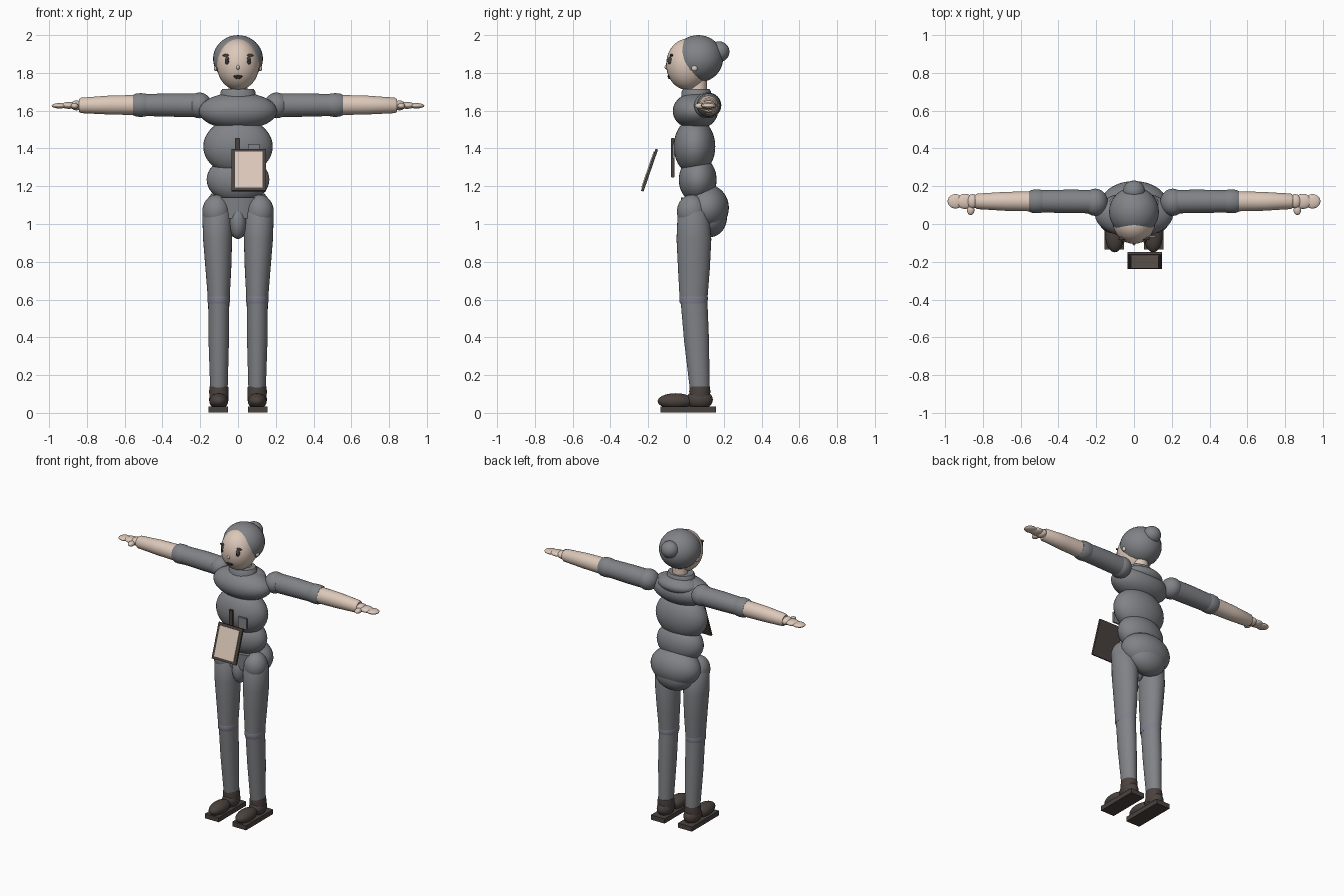
import bpy, bmesh, math
from mathutils import Matrix, Vector


def material(name, rgb):
    m = bpy.data.materials.new(name)
    m.diffuse_color = (*rgb, 1)
    return m


GREY = material("grey cloth", (0.22, 0.225, 0.24))
BAND = material("lavender band", (0.22, 0.21, 0.27))
SKIN = material("skin", (0.72, 0.58, 0.49))
BROWN = material("dark brown", (0.068, 0.054, 0.048))
WHITE = material("eye white", (0.8, 0.76, 0.72))
DARK = material("near black", (0.025, 0.02, 0.02))
LIP = material("lip", (0.35, 0.14, 0.12))


def finish(name, bm, mat):
    bmesh.ops.recalc_face_normals(bm, faces=bm.faces)
    me = bpy.data.meshes.new(name)
    bm.to_mesh(me)
    bm.free()
    me.materials.append(mat)
    ob = bpy.data.objects.new(name, me)
    bpy.context.collection.objects.link(ob)
    return ob


def ball(name, loc, radii, mat, tilt=0.0):
    """Ellipsoid, optionally tilted about x."""
    bm = bmesh.new()
    m = Matrix.Translation(loc) @ Matrix.Rotation(tilt, 4, 'X') @ Matrix.Diagonal((*radii, 1))
    bmesh.ops.create_uvsphere(bm, u_segments=32, v_segments=20, radius=1, matrix=m)
    return finish(name, bm, mat)


def box(name, loc, size, mat, tilt=0.0, bevel=0.0):
    bm = bmesh.new()
    m = Matrix.Translation(loc) @ Matrix.Rotation(tilt, 4, 'X') @ Matrix.Diagonal((*size, 1))
    bmesh.ops.create_cube(bm, size=1, matrix=m)
    if bevel:
        bmesh.ops.bevel(bm, geom=bm.edges[:], offset=bevel, segments=2, affect='EDGES')
    return finish(name, bm, mat)


def loft(name, sections, mat, axis='z', n=32):
    """Elliptical rings (centre, radius a, radius b) joined along z or x."""
    bm = bmesh.new()
    rings = []
    for c, a, b in sections:
        ring = []
        for i in range(n):
            t = 2 * math.pi * i / n
            u, v = a * math.cos(t), b * math.sin(t)
            off = Vector((u, v, 0)) if axis == 'z' else Vector((0, u, v))
            ring.append(bm.verts.new(Vector(c) + off))
        rings.append(ring)
    for r, q in zip(rings, rings[1:]):
        for i in range(n):
            j = (i + 1) % n
            bm.faces.new((r[i], r[j], q[j], q[i]))
    bm.faces.new(rings[0])
    bm.faces.new(rings[-1])
    return finish(name, bm, mat)


# Head, hair and neck
ball("head", (0, 0.01, 1.845), (0.112, 0.115, 0.136), SKIN)
ball("hair", (0, 0.065, 1.875), (0.132, 0.131, 0.125), GREY)
ball("hair_bun", (0, 0.175, 1.912), (0.058, 0.055, 0.055), GREY)
loft("neck", [((0, 0.065, 1.66), 0.05, 0.047), ((0, 0.065, 1.80), 0.048, 0.045)], SKIN)
loft("collar", [((0, 0.055, 1.65), 0.096, 0.082), ((0, 0.055, 1.70), 0.092, 0.078),
                ((0, 0.055, 1.714), 0.084, 0.070)], GREY)

# Face
ball("nose", (0, -0.102, 1.83), (0.009, 0.011, 0.012), SKIN)
ball("mouth", (0, -0.089, 1.782), (0.025, 0.009, 0.007), DARK)
ball("lower_lip", (0, -0.087, 1.774), (0.018, 0.009, 0.006), LIP)
for s in (-1, 1):
    ball("eye_white", (s * 0.050, -0.084, 1.866), (0.018, 0.010, 0.012), WHITE)
    ball("iris", (s * 0.057, -0.083, 1.865), (0.013, 0.014, 0.021), BROWN)
    ball("pupil", (s * 0.056, -0.092, 1.865), (0.006, 0.007, 0.010), DARK)
    ball("eyebrow", (s * 0.062, -0.077, 1.893), (0.021, 0.009, 0.007), BROWN)
    ball("ear", (s * 0.118, 0.045, 1.825), (0.010, 0.016, 0.016), SKIN)

# Torso
ball("chest", (0, 0.05, 1.598), (0.207, 0.12, 0.098), GREY)
ball("upper_back", (0, 0.085, 1.645), (0.14, 0.095, 0.055), GREY)
ball("ribs", (0, 0.045, 1.41), (0.184, 0.11, 0.15), GREY)
ball("waist", (0, 0.062, 1.235), (0.166, 0.1, 0.125), GREY)
loft("hip_band", [((0, 0.055, 1.03), 0.12, 0.075), ((0, 0.055, 1.14), 0.135, 0.082)], GREY)
ball("pelvis", (0, 0.11, 1.085), (0.175, 0.117, 0.125), GREY)
ball("seat", (0, 0.125, 1.035), (0.135, 0.092, 0.105), GREY)
ball("crotch", (0, 0.025, 1.01), (0.046, 0.06, 0.09), GREY)

for s in (-1, 1):
    # Arms
    ball("shoulder", (s * 0.205, 0.115, 1.628), (0.066, 0.072, 0.068), GREY)
    loft("upper_arm", [((s * 0.19, 0.118, 1.628), 0.062, 0.062),
                       ((s * 0.34, 0.12, 1.63), 0.062, 0.062),
                       ((s * 0.50, 0.12, 1.63), 0.059, 0.058)], GREY, 'x')
    loft("sleeve_cuff", [((s * 0.475, 0.12, 1.63), 0.054, 0.054),
                         ((s * 0.49, 0.12, 1.63), 0.061, 0.061),
                         ((s * 0.515, 0.12, 1.63), 0.063, 0.063),
                         ((s * 0.54, 0.12, 1.63), 0.061, 0.061),
                         ((s * 0.555, 0.12, 1.63), 0.054, 0.054)], GREY, 'x')
    loft("forearm", [((s * 0.54, 0.12, 1.63), 0.053, 0.053),
                     ((s * 0.68, 0.12, 1.63), 0.050, 0.050),
                     ((s * 0.83, 0.12, 1.628), 0.041, 0.041),
                     ((s * 0.842, 0.12, 1.628), 0.034, 0.034)], SKIN, 'x')
    # Hands
    ball("wrist", (s * 0.855, 0.12, 1.628), (0.032, 0.038, 0.026), SKIN)
    ball("palm", (s * 0.895, 0.12, 1.628), (0.045, 0.040, 0.018), SKIN)
    ball("fingers", (s * 0.945, 0.12, 1.626), (0.042, 0.038, 0.014), SKIN)
    ball("thumb", (s * 0.865, 0.075, 1.625), (0.020, 0.028, 0.016), SKIN)

    # Legs
    ball("hip_joint", (s * 0.115, 0.03, 1.065), (0.074, 0.078, 0.09), GREY)
    loft("thigh", [((s * 0.113, 0.035, 1.09), 0.060, 0.062),
                   ((s * 0.111, 0.038, 1.06), 0.078, 0.082),
                   ((s * 0.108, 0.042, 0.92), 0.077, 0.092),
                   ((s * 0.104, 0.042, 0.76), 0.068, 0.084),
                   ((s * 0.102, 0.040, 0.61), 0.058, 0.074)], GREY)
    loft("knee_band", [((s * 0.102, 0.040, 0.578), 0.057, 0.071),
                       ((s * 0.102, 0.040, 0.59), 0.0595, 0.075),
                       ((s * 0.102, 0.040, 0.612), 0.0595, 0.0755),
                       ((s * 0.102, 0.040, 0.62), 0.058, 0.073)], BAND)
    loft("shin", [((s * 0.102, 0.042, 0.60), 0.056, 0.071),
                  ((s * 0.102, 0.056, 0.38), 0.054, 0.066),
                  ((s * 0.101, 0.073, 0.12), 0.046, 0.052)], GREY)
    # Shoes
    loft("boot_cuff", [((s * 0.101, 0.073, 0.05), 0.048, 0.052),
                       ((s * 0.101, 0.073, 0.115), 0.052, 0.056),
                       ((s * 0.101, 0.073, 0.14), 0.049, 0.053)], BROWN)
    ball("boot_heel", (s * 0.102, 0.072, 0.07), (0.051, 0.07, 0.052), BROWN)
    ball("boot_toe", (s * 0.102, -0.055, 0.062), (0.05, 0.095, 0.042), BROWN)
    box("sole", (s * 0.104, 0.012, 0.018), (0.104, 0.295, 0.032), BROWN)

# Clipboard held in front, with its paper
TILT = math.radians(-19)
centre = Vector((0.057, -0.193, 1.285))
out = Matrix.Rotation(TILT, 3, 'X') @ Vector((0, -1, 0))
box("clipboard", centre, (0.184, 0.014, 0.235), BROWN, TILT)
box("paper", centre + out * 0.008, (0.148, 0.008, 0.200), SKIN, TILT)

# Pen and badge on the chest
box("pen", (-0.003, -0.070, 1.35), (0.028, 0.018, 0.21), BROWN, 0, 0.003)
box("badge", (0.083, -0.066, 1.385), (0.062, 0.012, 0.075), GREY)

# Smooth everything, keeping hard edges
bpy.ops.object.select_all(action='SELECT')
bpy.context.view_layer.objects.active = bpy.data.objects["head"]
bpy.ops.object.shade_smooth_by_angle(angle=math.radians(35))
